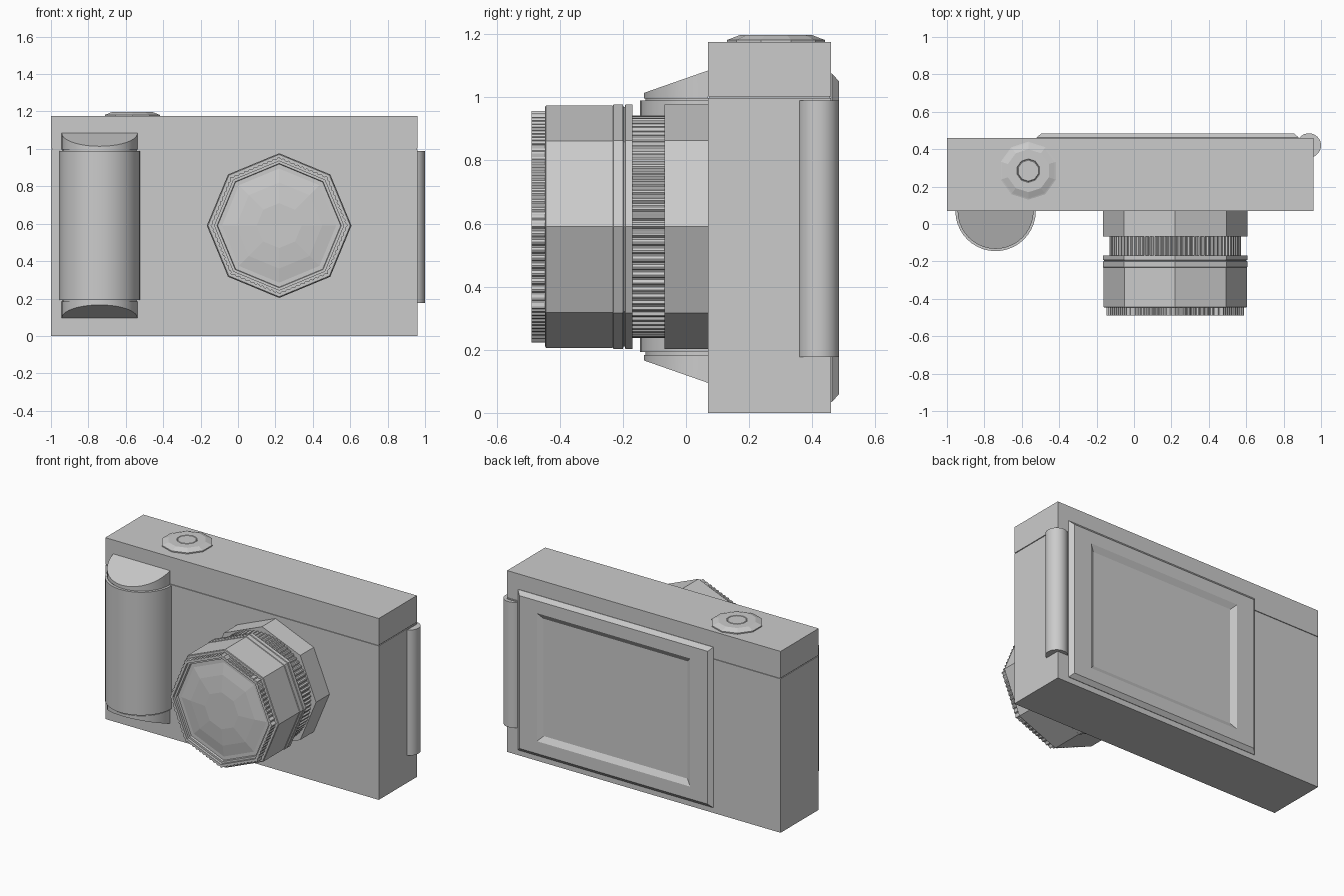
import bpy, bmesh
from math import sin, cos, pi

if "Cube" in bpy.data.objects:
    bpy.data.objects.remove(bpy.data.objects["Cube"])

LX, LZ = 0.22, 0.59          # lens axis
BACK, FRONT = 0.46, 0.07     # body y range


def loft(name, loops, smooth=False):
    """Skin a list of equal-length point loops and cap both ends."""
    bm = bmesh.new()
    rings = [[bm.verts.new(p) for p in loop] for loop in loops]
    n = len(rings[0])
    for a, b in zip(rings, rings[1:]):
        for i in range(n):
            bm.faces.new((a[i], a[(i + 1) % n], b[(i + 1) % n], b[i]))
    bm.faces.new(rings[0])
    bm.faces.new(rings[-1])
    bmesh.ops.recalc_face_normals(bm, faces=bm.faces)
    mesh = bpy.data.meshes.new(name)
    bm.to_mesh(mesh)
    bm.free()
    ob = bpy.data.objects.new(name, mesh)
    bpy.context.collection.objects.link(ob)
    if smooth:
        bpy.ops.object.select_all(action='DESELECT')
        ob.select_set(True)
        bpy.context.view_layer.objects.active = ob
        bpy.ops.object.shade_smooth_by_angle(angle=pi / 6)
    return ob


def box(name, x0, x1, y0, y1, z0, z1):
    corners = [(x0, y0), (x1, y0), (x1, y1), (x0, y1)]
    return loft(name, [[(x, y, z) for x, y in corners] for z in (z0, z1)])


def turn_z(name, cx, cy, profile, n, start=0.0, smooth=False):
    ang = [start + 2 * pi * i / n for i in range(n)]
    return loft(name, [[(cx + r * cos(a), cy + r * sin(a), z) for a in ang]
                       for r, z in profile], smooth)


def turn_lens(name, profile, n=8):
    ang = [2 * pi * i / n for i in range(n)]
    return loft(name, [[(LX + r * cos(a), y, LZ + r * sin(a)) for a in ang]
                       for r, y in profile])


def knurled(name, radius, depth, y0, y1, teeth, octagon, bore):
    """Toothed ring, either round or following an octagon, with an open bore."""
    def loop(scale, y, toothed=True):
        pts = []
        for i in range(teeth * 4):
            a = 2 * pi * i / (teeth * 4)
            r = scale
            if octagon:
                r *= cos(pi / 8) / cos(a % (pi / 4) - pi / 8)
            if toothed and i % 4 in (2, 3):
                r -= depth
            pts.append((LX + r * cos(a), y, LZ + r * sin(a)))
        return pts
    return loft(name, [loop(bore, y1, False), loop(radius, y1),
                       loop(radius, y0), loop(bore, y0, False),
                       loop(bore, y0 + 0.03, False)])


# Body with a fine seam below the top cover
box("body_lower", -1.0, 0.96, FRONT, BACK, 0.0, 0.997)
box("body_seam", -0.995, 0.955, FRONT + 0.005, BACK - 0.005, 0.99, 1.01)
box("top_cover", -1.0, 0.96, FRONT, BACK, 1.002, 1.175)

# Hand grip: half-round column with slanted caps
GX, STEPS = -0.74, 20


def half_round(r, z_at):
    pts = []
    for i in range(STEPS + 1):
        a = pi + pi * i / STEPS
        y = FRONT + r * sin(a)
        pts.append((GX + r * cos(a), y, z_at(y)))
    return pts


loft("grip", [half_round(0.215, lambda y: 0.193),
              half_round(0.215, lambda y: 0.99)], True)
for label, s in (("top", 1), ("bottom", -1)):
    loft("grip_neck_" + label, [half_round(0.198, lambda y: LZ + s * 0.39),
                                half_round(0.198, lambda y: LZ + s * 0.41)], True)
    loft("grip_cap_" + label,
         [half_round(0.203, lambda y: LZ + s * 0.406),
          half_round(0.203, lambda y: LZ + s * (0.495 + 0.35 * (y - FRONT)))], True)

# Lens barrel sections
turn_lens("lens_mount", [(0.387, 0.08), (0.387, -0.068)])
knurled("focus_ring", 0.352, 0.008, -0.172, -0.066, 80, False, 0.3)
turn_lens("lens_collar", [(0.387, -0.169), (0.387, -0.192), (0.38, -0.194),
                          (0.38, -0.198), (0.387, -0.2), (0.387, -0.23),
                          (0.383, -0.232), (0.383, -0.24)])
turn_lens("lens_barrel", [(0.384, -0.233), (0.384, -0.443), (0.38, -0.446)])
knurled("front_ring", 0.367, 0.006, -0.489, -0.44, 80, True, 0.345)

# Faceted front glass
turn_lens("front_glass", [(0.346, -0.44), (0.346, -0.472), (0.332, -0.472),
                          (0.328, -0.455), (0.23, -0.472), (0.12, -0.482)])

# Shutter button
turn_z("shutter_button", -0.565, 0.285,
       [(0.155, 1.17), (0.155, 1.182), (0.148, 1.184), (0.115, 1.197),
        (0.063, 1.197), (0.060, 1.193), (0.056, 1.197)], 10, pi / 2)

# Rear screen panel: bevelled frame around a recessed display


def rect(x0, x1, z0, z1, inset, y):
    return [(x0 + inset, y, z0 + inset), (x1 - inset, y, z0 + inset),
            (x1 - inset, y, z1 - inset), (x0 + inset, y, z1 - inset)]


outer = (-0.52, 0.88, 0.035, 1.075)
inner = (-0.37, 0.73, 0.14, 0.97)
loft("screen_panel", [rect(*outer, 0, BACK - 0.01), rect(*outer, 0, BACK + 0.003),
                      rect(*outer, 0.025, 0.485), rect(*inner, 0, 0.485),
                      rect(*inner, 0.035, 0.464)])

# Screen hinge
turn_z("screen_hinge", 0.935, 0.42, [(0.065, 0.177), (0.065, 0.99)], 32, 0, True)
